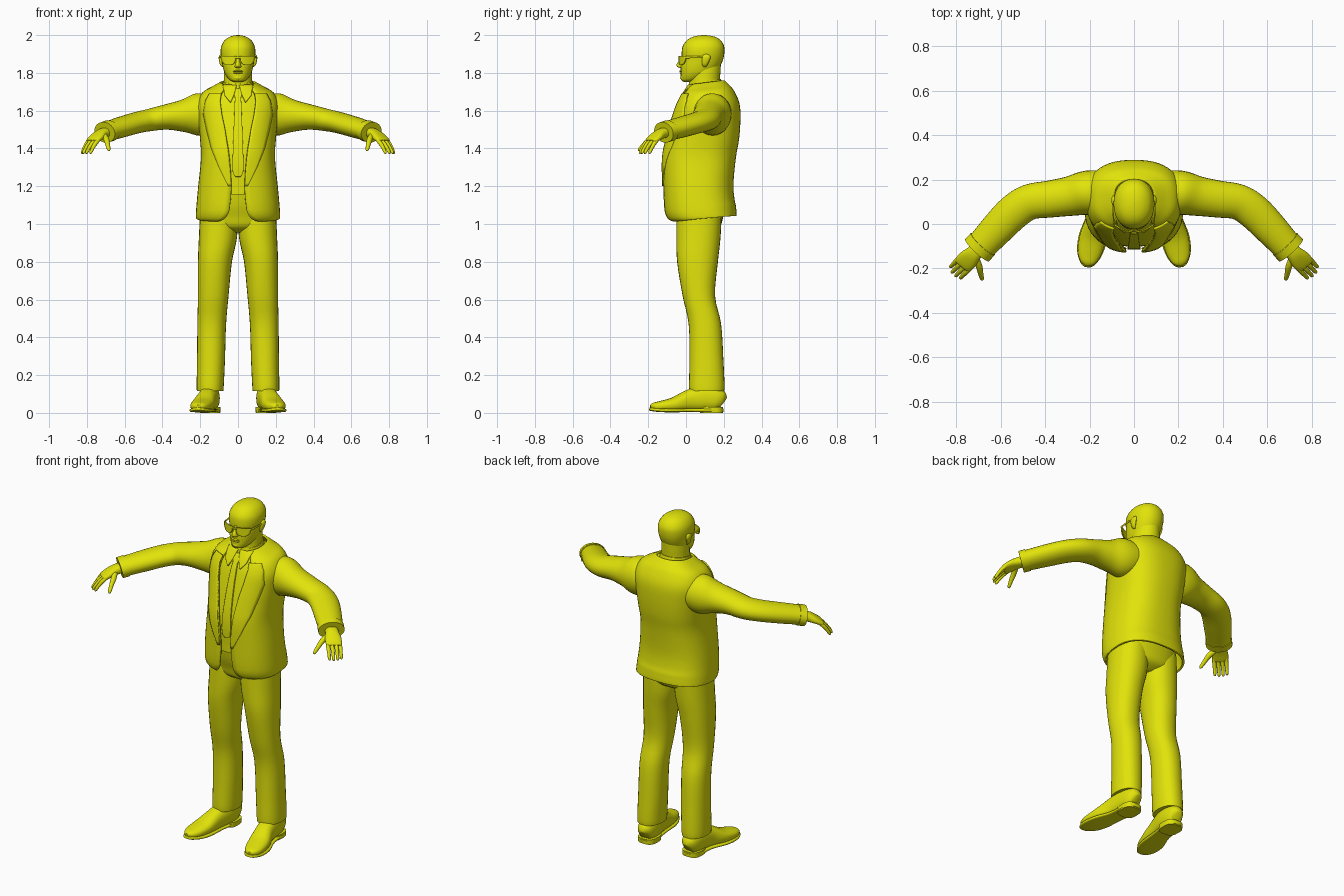
import bpy, math
from mathutils import Vector

mat = bpy.data.materials.new("yellow")
mat.diffuse_color = (0.76, 0.77, 0.003, 1)


def smooth(stations, steps=4):
    """Catmull-Rom interpolation of a list of tuples."""
    out = []
    n = len(stations)
    for i in range(n - 1):
        p = [stations[max(0, min(n - 1, i + k))] for k in (-1, 0, 1, 2)]
        for s in range(steps):
            t = s / steps
            out.append(tuple(0.5 * (2 * b + (c - a) * t + (2 * a - 5 * b + 4 * c - d) * t * t
                                    + (3 * b - a - 3 * c + d) * t ** 3) for a, b, c, d in zip(*p)))
    return out + [tuple(stations[-1])]


def finish(name, verts, faces, mirror=False, thick=0, angle=50):
    me = bpy.data.meshes.new(name)
    me.from_pydata([tuple(v) for v in verts], [], faces)
    me.materials.append(mat)
    ob = bpy.data.objects.new(name, me)
    bpy.context.collection.objects.link(ob)
    bpy.ops.object.select_all(action='DESELECT')
    bpy.context.view_layer.objects.active = ob
    ob.select_set(True)
    bpy.ops.object.mode_set(mode='EDIT')
    bpy.ops.mesh.select_all(action='SELECT')
    bpy.ops.mesh.normals_make_consistent(inside=False)
    bpy.ops.object.mode_set(mode='OBJECT')
    bpy.ops.object.shade_smooth_by_angle(angle=math.radians(angle))
    if mirror:
        m = ob.modifiers.new("mirror", 'MIRROR')
        m.merge_threshold = 0.0005
    if thick:
        s = ob.modifiers.new("thickness", 'SOLIDIFY')
        s.thickness, s.offset = thick, 0
    return ob


def sgn_pow(v, e):
    return math.copysign(abs(v) ** e, v)


def grid_faces(rows, cols, closed):
    return [(r * cols + c, r * cols + (c + 1) % cols, (r + 1) * cols + (c + 1) % cols, (r + 1) * cols + c)
            for r in range(rows - 1) for c in range(cols if closed else cols - 1)]


def loft(name, stations, flat=True, mirror=False, n=2.0, seg=28, steps=4, tilt=0):
    """Stations (x, y, z, half width, half depth); flat rings or rings square to the path."""
    st = smooth(stations, steps)
    verts = []
    for i, (x, y, z, a, b) in enumerate(st):
        c = Vector((x, y, z))
        side, up = Vector((1, 0, 0)), Vector((0, 1, tilt))
        if not flat:
            t = (Vector(st[min(i + 1, len(st) - 1)][:3]) - Vector(st[max(i - 1, 0)][:3])).normalized()
            side = t.cross(Vector((0, 0, 1))).normalized()
            up = side.cross(t)
        for k in range(seg):
            p = 2 * math.pi * k / seg
            verts.append(c + side * max(a, .001) * sgn_pow(math.sin(p), 2 / n)
                         - up * max(b, .001) * sgn_pow(math.cos(p), 2 / n))
    faces = grid_faces(len(st), seg, True)
    faces += [tuple(range(seg)), tuple(range((len(st) - 1) * seg, len(st) * seg))]
    return finish(name, verts, faces, mirror)


def plate(name, surf, rows, off=0.01, thick=0.008, cols=8, steps=5):
    """Thin mirrored panel lying on surface y = surf(x, z); rows are (z, x0, x1)."""
    rr = [tuple(a + (b - a) * s / steps for a, b in zip(p, q))
          for p, q in zip(rows, rows[1:]) for s in range(steps)] + [rows[-1]]
    verts = []
    for z, x0, x1 in rr:
        for k in range(cols):
            x = x0 + (x1 - x0) * k / (cols - 1)
            verts.append((x, surf(x, z) - off, z))
    return finish(name, verts, grid_faces(len(rr), cols, False), True, thick)


# Jacket: z, front y, back y, half width, half opening
N = 2.5
jacket = smooth([(1.03, -.075, .262, .215, .11), (1.045, -.095, .262, .217, .07),
                 (1.09, -.11, .257, .215, .045), (1.2, -.115, .245, .205, .035),
                 (1.35, -.118, .258, .19, .045), (1.45, -.1, .275, .195, .06),
                 (1.55, -.075, .282, .205, .08), (1.63, -.05, .278, .21, .095),
                 (1.69, -.02, .25, .185, .09), (1.72, .0, .225, .135, .075),
                 (1.745, .015, .2, .09, .05)])
verts, SEG = [], 49
for z, yf, yb, rx, g in jacket:
    cy, ry = (yf + yb) / 2, (yb - yf) / 2
    p0 = math.asin((g / rx) ** (N / 2))
    for k in range(SEG):
        p = p0 + (2 * math.pi - 2 * p0) * k / (SEG - 1)
        y = cy - ry * sgn_pow(math.cos(p), 2 / N)
        verts.append((rx * sgn_pow(math.sin(p), 2 / N), y, z + (.08 * (y - cy) if z < 1.1 else .12 * (y - cy) * max(0, z - 1.6) / .14)))
finish("jacket", verts, grid_faces(len(jacket), SEG, False), thick=.012)


def front(x, z):
    """Front y of the jacket at x, z."""
    z = max(jacket[0][0], min(jacket[-1][0] - 1e-4, z))
    for a, b in zip(jacket, jacket[1:]):
        if a[0] <= z <= b[0]:
            t = (z - a[0]) / (b[0] - a[0])
            yf, yb, rx = (a[i] + (b[i] - a[i]) * t for i in (1, 2, 3))
            u = min(abs(x) / rx, .985)
            return (yf + yb) / 2 - (yb - yf) / 2 * (1 - u ** N) ** (1 / N)
    return 0


plate("lapel", front, [(1.2, .034, .05), (1.3, .043, .1), (1.4, .053, .14), (1.5, .068, .165),
                       (1.58, .085, .182), (1.65, .094, .172), (1.69, .088, .15)], .008)

# Shirt, collar, tie and belt
loft("shirt", [(0, (yf + yb) / 2, z, rx - .02, (yb - yf) / 2 - .016)
               for z, yf, yb, rx, g in jacket[12::4]], n=N)
plate("tie", front, [(1.25, 0, .012), (1.265, 0, .026), (1.3, 0, .03), (1.64, 0, .018),
                     (1.665, 0, .015), (1.705, 0, .027), (1.715, 0, .024)], -.008)
plate("collar_point", front, [(1.645, .038, .042), (1.68, .022, .07), (1.735, .006, .08)], -.004)
loft("collar_band", [(0, .1, 1.69, .09, .1), (0, .1, 1.73, .085, .092), (0, .1, 1.755, .08, .085)], tilt=.15)
loft("belt", [(0, .07, 1.155, .18, .168), (0, .07, 1.2, .18, .168)], n=N, steps=1)

# Trousers
loft("trouser_seat", [(0, .07, .955, .08, .06), (0, .07, .985, .17, .11), (0, .07, 1.04, .2, .128),
                      (0, .07, 1.1, .195, .148), (0, .07, 1.17, .185, .162)], n=2.3)
loft("trouser_leg", [(.1, .07, 1.08, .1, .12), (.106, .066, .93, .101, .117), (.122, .061, .8, .09, .108),
                     (.131, .068, .62, .081, .086), (.139, .1, .47, .076, .086), (.143, .108, .28, .074, .09),
                     (.147, .11, .15, .072, .094), (.148, .11, .115, .07, .092)], mirror=True, n=2.2)

# Shoes with sole and heel
loft("shoe", [(.145, .198, .055, .015, .025), (.146, .19, .06, .036, .047), (.148, .16, .072, .05, .062),
              (.152, .1, .078, .054, .068), (.165, .02, .066, .052, .058), (.185, -.06, .045, .06, .039),
              (.2, -.13, .036, .053, .028), (.207, -.17, .033, .036, .021), (.21, -.187, .031, .014, .011)],
     flat=False, mirror=True, n=2.4)
loft("sole", [(.145, .198, .014, .02, .009), (.148, .16, .014, .052, .009), (.163, .04, .014, .05, .009),
              (.185, -.06, .013, .064, .01), (.2, -.13, .014, .057, .01), (.208, -.178, .018, .034, .009),
              (.21, -.193, .021, .012, .007)], flat=False, mirror=True, n=4)
loft("heel", [(.148, .135, 0, .054, .06), (.148, .135, .03, .055, .062)], mirror=True, n=3, steps=1)

# Sleeves and cuffs
loft("sleeve", [(.12, .14, 1.59, .1, .09), (.21, .14, 1.58, .1, .112), (.29, .125, 1.573, .089, .086),
                (.38, .112, 1.566, .083, .067), (.47, .099, 1.55, .08, .059), (.54, .055, 1.535, .08, .056),
                (.61, -.015, 1.515, .076, .055), (.67, -.08, 1.497, .07, .053), (.7, -.112, 1.487, .069, .053)],
     flat=False, mirror=True)
loft("cuff", [(.68, -.09, 1.494, .073, .057), (.706, -.118, 1.485, .073, .056)],
     flat=False, mirror=True, steps=1)

# Hands: palm, four fingers and thumb
loft("palm", [(.69, -.1, 1.488, .035, .027), (.72, -.132, 1.478, .037, .026), (.745, -.158, 1.462, .045, .021),
              (.768, -.182, 1.443, .044, .015), (.775, -.19, 1.437, .036, .009)], flat=False, mirror=True, n=2.4)
for i, (o, length) in enumerate([(.034, .058), (.012, .07), (-.011, .07), (-.033, .062)]):
    bx, by = .757 + .71 * o, -.172 + .7 * o
    loft("finger_%d" % (i + 1), [(bx + .7 * length * t, by - .71 * length * t, 1.45 - drop, r, r)
                                 for t, drop, r in [(0, 0, .01), (.45, .022, .011), (.8, .047, .0095),
                                                    (1.05, .07, .008), (1.12, .078, .003)]],
         flat=False, mirror=True, seg=12)
loft("thumb", [(.712, -.15, 1.472, .014, .016), (.697, -.19, 1.448, .015, .015), (.69, -.222, 1.42, .012, .012),
               (.684, -.246, 1.395, .009, .009), (.682, -.252, 1.387, .003, .003)],
     flat=False, mirror=True, seg=14)

# Head and neck
loft("neck", [(0, .1, 1.68, .085, .09), (0, .098, 1.75, .076, .082), (0, .1, 1.8, .074, .082),
              (0, .105, 1.85, .07, .08)])
loft("head", [(0, .02, 1.752, .02, .03), (0, .026, 1.76, .04, .05), (0, .045, 1.775, .056, .073),
              (0, .062, 1.8, .071, .09), (0, .076, 1.835, .081, .104), (0, .087, 1.87, .087, .109),
              (0, .09, 1.905, .092, .113), (0, .092, 1.94, .089, .11), (0, .094, 1.97, .073, .092),
              (0, .095, 1.988, .05, .066), (0, .095, 1.997, .025, .033), (0, .095, 2.0, .002, .002)], n=2.15)
loft("nose", [(0, -.018, 1.825, .008, .01), (0, -.024, 1.832, .018, .022), (0, -.027, 1.845, .014, .023),
              (0, -.022, 1.865, .01, .015), (0, -.018, 1.89, .009, .008)], seg=16)
for nm, z, y in (("upper_lip", 1.809, -.025), ("lower_lip", 1.8, -.023)):
    loft(nm, [(0, y, z - .005, .016, .004), (0, y - .001, z, .026, .01), (0, y, z + .005, .014, .004)], seg=16)
loft("chin", [(0, -.008, 1.758, .012, .01), (0, -.013, 1.772, .026, .018), (0, -.01, 1.79, .018, .012)], seg=16)
loft("ear", [(.08, .1, 1.832, .005, .008), (.087, .1, 1.845, .009, .015), (.092, .106, 1.873, .01, .022),
             (.092, .108, 1.89, .008, .02), (.087, .106, 1.9, .003, .008)], mirror=True, seg=16)

# Sunglasses: lenses, bridge and temple arms


def wrap(x, z):
    return -.037 + 4.5 * x * x


plate("lens", wrap, [(1.842, .035, .06), (1.848, .022, .075), (1.862, .014, .085), (1.885, .011, .09),
                     (1.89, .016, .086)], 0, .006)
plate("glasses_bridge", wrap, [(1.876, 0, .016), (1.886, 0, .016)], 0, .008)
loft("glasses_temple", [(.089, -.004, 1.882, .003, .006), (.094, .05, 1.884, .003, .005),
                        (.095, .11, 1.883, .003, .004)], flat=False, mirror=True, seg=10)
